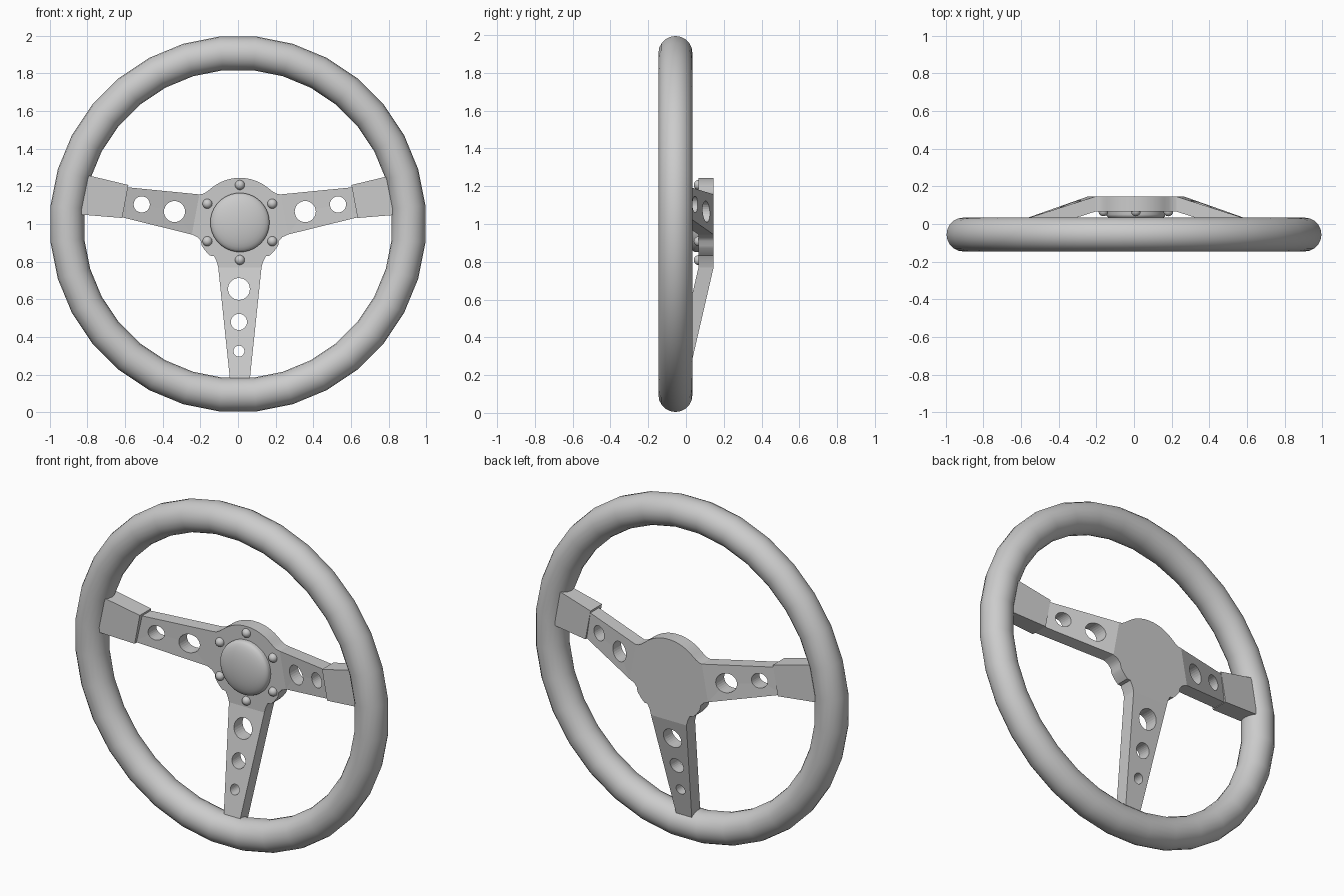
import bpy, bmesh, math
from mathutils import Matrix

if "Cube" in bpy.data.objects:
    bpy.data.objects.remove(bpy.data.objects["Cube"], do_unlink=True)

grey = bpy.data.materials.new("plain_grey")
grey.use_nodes = True
grey.diffuse_color = (0.6, 0.6, 0.6, 1)
grey.node_tree.nodes["Principled BSDF"].inputs["Base Color"].default_value = (0.6, 0.6, 0.6, 1)

CX, CZ = 0.01, 1.008          # hub centre
FRONT, BACK = 0.066, 0.146    # hub plate depth
HUB_R = 0.237


def finish(name, bm, smooth=False):
    bmesh.ops.recalc_face_normals(bm, faces=bm.faces)
    mesh = bpy.data.meshes.new(name)
    bm.to_mesh(mesh)
    bm.free()
    mesh.materials.append(grey)
    obj = bpy.data.objects.new(name, mesh)
    bpy.context.collection.objects.link(obj)
    if smooth:
        bpy.ops.object.select_all(action='DESELECT')
        obj.select_set(True)
        bpy.context.view_layer.objects.active = obj
        bpy.ops.object.shade_smooth_by_angle(angle=math.radians(35))
    return obj


def bar(name, inner, outer):
    """Bar between two ends, each given as (top xz, bottom xz, front y, back y)."""
    bm = bmesh.new()
    rings = []
    for top, low, front, back in (inner, outer):
        pts = [(top, front), (top, back), (low, back), (low, front)]
        rings.append([bm.verts.new((p[0], y, p[1])) for p, y in pts])
    a, b = rings
    bm.faces.new(a)
    bm.faces.new(b[::-1])
    for i in range(4):
        j = (i + 1) % 4
        bm.faces.new((a[i], b[i], b[j], a[j]))
    return finish(name, bm)


def drill(obj, holes):
    """Cut round holes (x, z, radius) straight through from front to back."""
    bm = bmesh.new()
    for x, z, r in holes:
        place = Matrix.Translation((x, 0, z)) @ Matrix.Rotation(math.pi / 2, 4, 'X')
        bmesh.ops.create_cone(bm, cap_ends=True, segments=28, radius1=r, radius2=r,
                              depth=1, matrix=place)
    cutter = finish(obj.name + "_hole_cutter", bm)
    cutter.hide_render = True
    cutter.hide_set(True)
    cut = obj.modifiers.new("holes", 'BOOLEAN')
    cut.object = cutter
    cut.solver = 'EXACT'


# Rim: a ring with a flat segment at the bottom
bm = bmesh.new()
segs, sides, ring_r, tube_r = 32, 20, 0.91, 0.09
rows = []
for i in range(segs):
    a = math.tau * (i + 0.5) / segs
    row = []
    for j in range(sides):
        b = math.tau * j / sides
        r = ring_r + tube_r * math.cos(b)
        row.append(bm.verts.new((r * math.cos(a), -0.056 + tube_r * math.sin(b),
                                 1 + r * math.sin(a))))
    rows.append(row)
for i in range(segs):
    p, q = rows[i], rows[(i + 1) % segs]
    for j in range(sides):
        k = (j + 1) % sides
        bm.faces.new((p[j], q[j], q[k], p[k]))
finish("rim", bm, smooth=True)

# Hub plate: round, flaring into three spoke roots
def hub_arc(start, end, steps):
    for i in range(steps + 1):
        a = math.radians(start + (end - start) * i / steps)
        yield HUB_R * math.cos(a), CZ + HUB_R * math.sin(a)

half = list(hub_arc(86, 50, 9))
half += [(0.175, 1.172), (0.194, 1.161), (0.215, 1.157), (0.255, 0.944), (0.225, 0.93), (0.207, 0.91)]
half += list(hub_arc(-31, -48, 4))
half += [(0.138, 0.83), (0.123, 0.80), (0.115, 0.77)]
outline = half + [(-x, z) for x, z in reversed(half)]
bm = bmesh.new()
face = bm.faces.new([bm.verts.new((CX + x, FRONT, z)) for x, z in outline])
new = bmesh.ops.extrude_face_region(bm, geom=[face])["geom"]
bmesh.ops.translate(bm, vec=(0, BACK - FRONT, 0),
                    verts=[v for v in new if isinstance(v, bmesh.types.BMVert)])
finish("hub_plate", bm, smooth=True)

# Side spokes with holes, and the cuffs that join them to the rim
for side, s, cuff_front in (("left", 1, -0.082), ("right", -1, -0.105)):
    def at(x, z):
        return CX + s * x, z
    spoke = bar(side + "_spoke",
                (at(0.215, 1.157), at(0.255, 0.944), FRONT, BACK),
                (at(0.64, 1.199), at(0.64, 1.039), -0.07, 0.01))
    drill(spoke, [(*at(0.347, 1.066), 0.056), (*at(0.521, 1.104), 0.043)])
    bar(side + "_cuff",
        (at(0.592, 1.207), at(0.625, 1.032), -0.08, 0.026),
        (at(0.85, 1.269), at(0.87, 1.052), cuff_front, 0.005))

# Lower spoke
spoke = bar("lower_spoke",
            ((CX - 0.115, 0.77), (CX + 0.115, 0.77), FRONT, BACK),
            ((CX - 0.047, 0.12), (CX + 0.047, 0.12), -0.084, -0.004))
drill(spoke, [(0.005, 0.655, 0.058), (0.005, 0.48, 0.043), (0.005, 0.325, 0.029)])

# Centre button: a shallow dome spun around the hub axis
bm = bmesh.new()
button_r, steps = 0.157, 8
profile = [(button_r, FRONT + 0.01)]
profile += [(button_r * math.cos(t), 0.05 - 0.045 * math.sin(t))
            for t in (math.pi / 2 * i / steps for i in range(steps + 1))]
verts = [bm.verts.new((CX + r, y, CZ)) for r, y in profile]
edges = [bm.edges.new(pair) for pair in zip(verts, verts[1:])]
bmesh.ops.spin(bm, geom=verts + edges, cent=(CX, 0, CZ), axis=(0, 1, 0),
               angle=math.tau, steps=40, use_duplicate=False)
bmesh.ops.remove_doubles(bm, verts=bm.verts, dist=0.0005)
finish("centre_button", bm, smooth=True)

# Six round-headed bolts
for i in range(6):
    a = math.radians(90 + 60 * i)
    bm = bmesh.new()
    bmesh.ops.create_uvsphere(bm, u_segments=16, v_segments=10, radius=0.026,
                              matrix=Matrix.Translation((CX + 0.199 * math.cos(a), 0.067,
                                                         CZ + 0.199 * math.sin(a))))
    finish(f"bolt_{i + 1}", bm, smooth=True)
